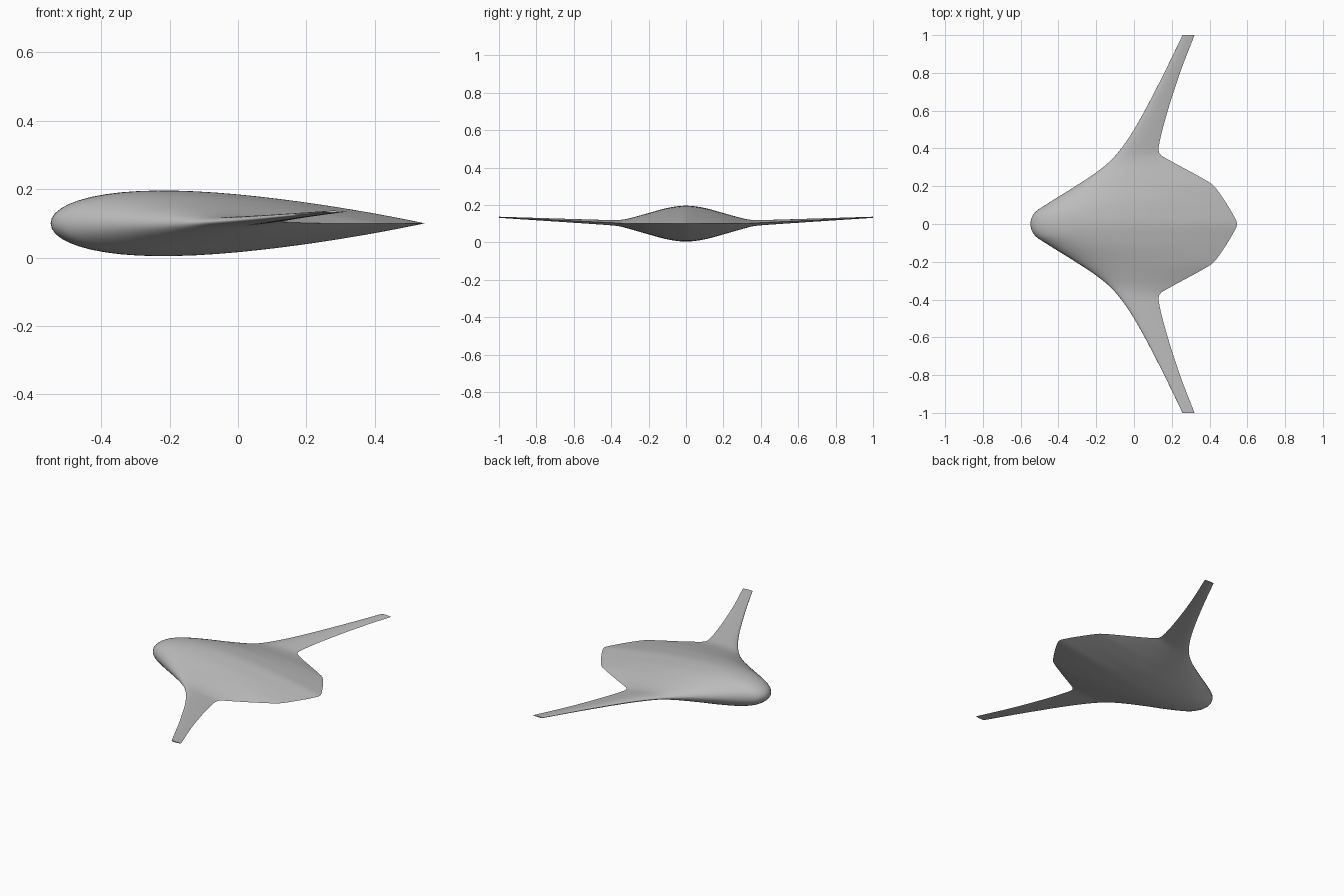
import bpy, bmesh, math

if "Cube" in bpy.data.objects:
    bpy.data.objects.remove(bpy.data.objects["Cube"])

grey = bpy.data.materials.new("plain grey")
grey.use_nodes = True
colour = (0.5, 0.5, 0.5, 1)
grey.diffuse_color = colour
grey.node_tree.nodes["Principled BSDF"].inputs["Base Color"].default_value = colour

# Planform and thickness curves as (span position, value)
LEADING = [(0, -.548), (.06, -.526), (.1, -.47), (.2, -.31), (.28, -.19),
           (.36, -.1), (.5, 0), (.75, .135), (1, .257)]
TRAILING = [(0, .546), (.04, .53), (.12, .482), (.19, .433), (.22, .4),
            (.35, .165), (.37, .136), (.41, .131), (.57, .17), (.79, .24), (1, .32)]
THICKNESS = [(0, .192), (.1, .168), (.2, .114), (.3, .058), (.35, .036),
             (.39, .029), (.6, .02), (1, .006)]
HEIGHT = [(0, .1), (.3, .1), (.38, .104), (1, .134)]


def sample(curve, y):
    """Smooth interpolation through the points, level at the centreline."""
    def slope(k):
        if k == 0:
            return 0
        a, b = curve[k - 1], curve[min(k + 1, len(curve) - 1)]
        return (b[1] - a[1]) / (b[0] - a[0])
    i = 0
    while i < len(curve) - 2 and y > curve[i + 1][0]:
        i += 1
    (y0, v0), (y1, v1) = curve[i], curve[i + 1]
    h = y1 - y0
    t = (y - y0) / h
    return (v0 * (1 + 2 * t) * (1 - t) ** 2 + v1 * t * t * (3 - 2 * t)
            + h * t * (1 - t) * (slope(i) * (1 - t) - slope(i + 1) * t))


def half_thickness(u):
    """Symmetric aerofoil with a round nose and closed tail, peak near one."""
    return 10 * (.2969 * math.sqrt(u) - .126 * u - .3516 * u ** 2
                 + .2843 * u ** 3 - .1036 * u ** 4)


# Lofted body and wings in one skin
STEPS = 28
SPAN = 64
bm = bmesh.new()
rings = []
for s in range(-SPAN, SPAN + 1):
    y = s / SPAN
    nose, tail = sample(LEADING, abs(y)), sample(TRAILING, abs(y))
    thick, mid = sample(THICKNESS, abs(y)), sample(HEIGHT, abs(y))
    ring = []
    for k in range(2 * STEPS):
        angle = math.pi * k / STEPS
        u = (1 + math.cos(angle)) / 2
        side = 1 if k < STEPS else -1
        z = mid + side * thick / 2 * max(half_thickness(u), 0)
        ring.append(bm.verts.new((nose + (tail - nose) * u, y, z)))
    rings.append(ring)

for a, b in zip(rings, rings[1:]):
    for k in range(2 * STEPS):
        n = (k + 1) % (2 * STEPS)
        bm.faces.new((a[k], a[n], b[n], b[k]))
# Wing tip caps
bm.faces.new(rings[0])
bm.faces.new(rings[-1])
bmesh.ops.recalc_face_normals(bm, faces=bm.faces[:])

mesh = bpy.data.meshes.new("blended_wing_body")
bm.to_mesh(mesh)
bm.free()
mesh.materials.append(grey)
body = bpy.data.objects.new("blended_wing_body", mesh)
bpy.context.collection.objects.link(body)
bpy.context.view_layer.objects.active = body
body.select_set(True)
bpy.ops.object.shade_smooth_by_angle(angle=math.radians(40))
